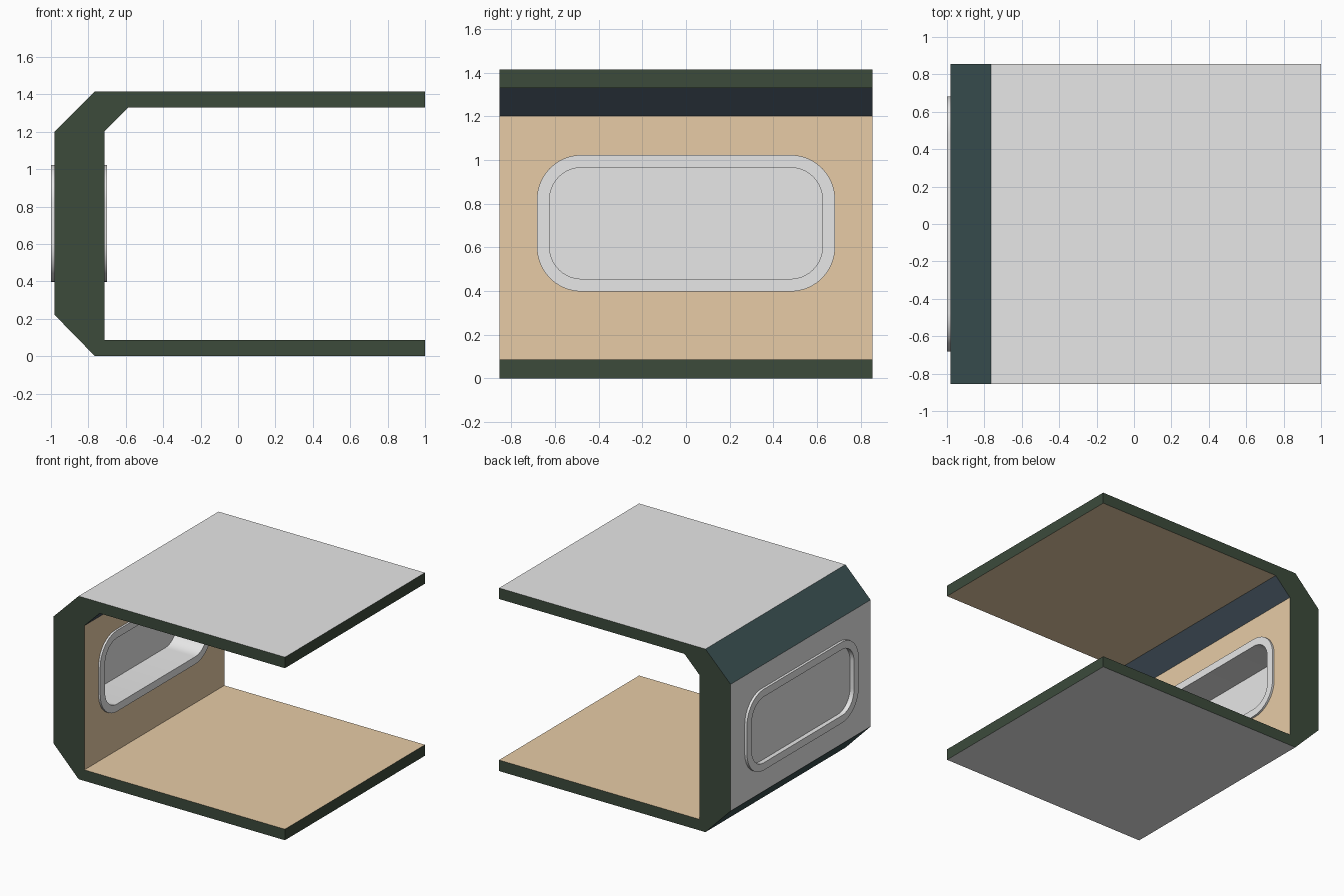
import bpy, bmesh, math

if "Cube" in bpy.data.objects:
    bpy.data.objects.remove(bpy.data.objects["Cube"])


def material(name, rgb):
    m = bpy.data.materials.new(name)
    m.diffuse_color = (*rgb, 1)
    m.use_nodes = True
    m.node_tree.nodes["Principled BSDF"].inputs["Base Color"].default_value = m.diffuse_color
    return m


GREY = material("light grey", (0.8, 0.8, 0.8))
TAN = material("tan lining", (0.80, 0.60, 0.38))
GREEN = material("dark green edge", (0.045, 0.069, 0.044))
TEAL = material("dark teal slope", (0.045, 0.085, 0.088))
BLUE = material("slate blue slope", (0.065, 0.095, 0.125))


def make_object(name, bm, mats):
    bmesh.ops.recalc_face_normals(bm, faces=bm.faces)
    me = bpy.data.meshes.new(name)
    bm.to_mesh(me)
    bm.free()
    for m in mats:
        me.materials.append(m)
    ob = bpy.data.objects.new(name, me)
    bpy.context.collection.objects.link(ob)
    return ob


def rounded(half_y, half_z, r, n=10):
    """Rounded rectangle as (y, z) points around the window centre."""
    pts = []
    for k, (sy, sz) in enumerate(((1, 1), (-1, 1), (-1, -1), (1, -1))):
        for i in range(n + 1):
            a = math.pi / 2 * (k + i / n)
            pts.append((sy * (half_y - r) + r * math.cos(a),
                        WIN_Z + sz * (half_z - r) + r * math.sin(a)))
    return pts


def loop(bm, pts, x):
    return [bm.verts.new((x, y, z)) for y, z in pts]


def bridge(bm, a, b):
    for i in range(len(a)):
        j = (i + 1) % len(a)
        bm.faces.new((a[i], a[j], b[j], b[i]))


def slab(name, pts, x0, x1, mats):
    bm = bmesh.new()
    a, b = loop(bm, pts, x0), loop(bm, pts, x1)
    bm.faces.new(a)
    bm.faces.new(b)
    bridge(bm, a, b)
    return make_object(name, bm, mats)


WIN_Z = 0.71
HALF_Y = 0.855

# Hull: C-shaped section, extruded along y
profile = [(-0.98, 0.22), (-0.765, 0), (1, 0), (1, 0.085), (-0.715, 0.085),
           (-0.715, 1.20), (-0.585, 1.33), (1, 1.33), (1, 1.415),
           (-0.765, 1.415), (-0.98, 1.20)]
bm = bmesh.new()
a = [bm.verts.new((x, -HALF_Y, z)) for x, z in profile]
b = [bm.verts.new((x, HALF_Y, z)) for x, z in profile]
bm.faces.new(a)
bm.faces.new(b)
bridge(bm, a, b)
bmesh.ops.recalc_face_normals(bm, faces=bm.faces)
for f in bm.faces:
    c, n = f.calc_center_median(), f.normal
    if abs(n.y) > 0.5 or c.x > 0.99:
        f.material_index = 2                       # cut edges
    elif 0.2 < abs(n.x) < 0.95:
        f.material_index = 3 if n.x < 0 else 4     # outer / inner slopes
    elif n.x > 0.5 or (0.05 < c.z < 1.35 and abs(n.z) > 0.5):
        f.material_index = 1                       # inner lining
hull = make_object("hull_section", bm, [GREY, TAN, GREEN, TEAL, BLUE])

# Window opening through the back wall
cutter = slab("window_cutter", rounded(0.655, 0.283, 0.17), -1.2, -0.5, [GREY])
cutter.hide_render = True
cutter.hide_viewport = True
mod = hull.modifiers.new("window_opening", "BOOLEAN")
mod.operation = "DIFFERENCE"
mod.object = cutter
mod.solver = "EXACT"

# Window frame: ring standing proud on both sides
outer, inner = rounded(0.683, 0.313, 0.205), rounded(0.625, 0.255, 0.147)
bm = bmesh.new()
o0, o1 = loop(bm, outer, -1.0), loop(bm, outer, -0.70)
i0, i1 = loop(bm, inner, -1.0), loop(bm, inner, -0.70)
for p, q in ((o0, o1), (i0, i1), (o0, i0), (o1, i1)):
    bridge(bm, p, q)
frame = make_object("window_frame", bm, [GREY])
bpy.context.view_layer.objects.active = frame
frame.select_set(True)
bpy.ops.object.shade_smooth_by_angle(angle=math.radians(35))

# Window pane, set close to the outside
slab("window_pane", rounded(0.627, 0.257, 0.149), -0.965, -0.957, [GREY])
